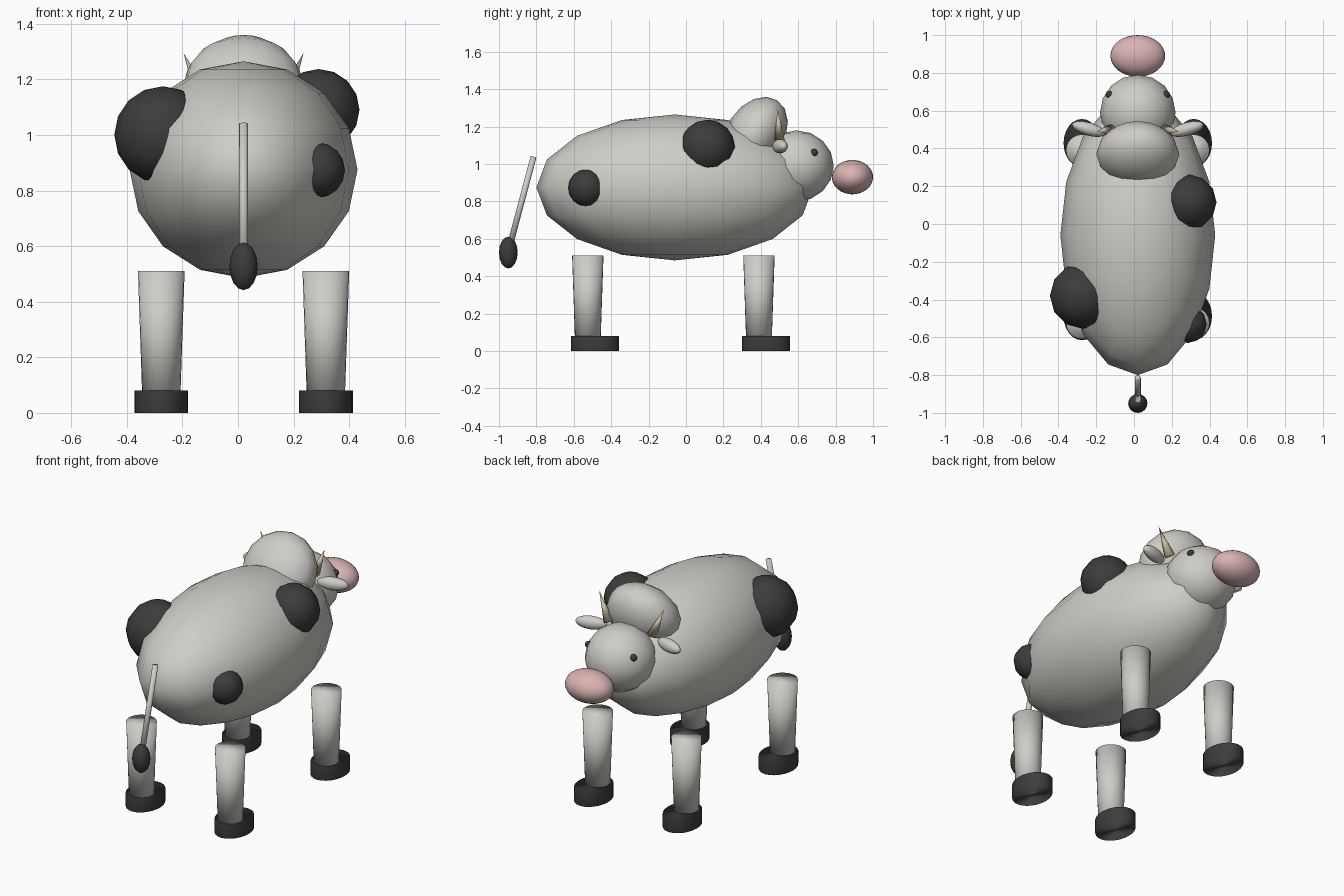
import bpy
import math
from mathutils import Vector

if "Cube" in bpy.data.objects:
    bpy.data.objects.remove(bpy.data.objects["Cube"], do_unlink=True)

MID = 0.02  # x of the animal's symmetry plane


def material(name, rgb):
    m = bpy.data.materials.new(name)
    m.use_nodes = True
    color = (*rgb, 1.0)
    m.diffuse_color = color
    m.node_tree.nodes["Principled BSDF"].inputs["Base Color"].default_value = color
    return m


hide = material("off_white_hide", (0.62, 0.61, 0.57))
dark = material("charcoal", (0.045, 0.045, 0.045))
pink = material("soft_pink", (0.70, 0.45, 0.45))
horn_tan = material("horn_tan", (0.58, 0.51, 0.33))


def finish(name, mat):
    ob = bpy.context.object
    ob.name = name
    ob.data.materials.append(mat)
    bpy.ops.object.shade_smooth()
    return ob


def ball(name, mat, loc, radii, rot=(0, 0, 0), segments=16, rings=8):
    bpy.ops.mesh.primitive_uv_sphere_add(
        segments=segments, ring_count=rings, location=loc, rotation=rot)
    bpy.context.object.scale = radii
    return finish(name, mat)


def taper(name, mat, start, end, r1, r2, sides=16):
    a, b = Vector(start), Vector(end)
    bpy.ops.mesh.primitive_cone_add(
        vertices=sides, radius1=r1, radius2=r2, depth=(b - a).length,
        location=(a + b) / 2, rotation=(b - a).to_track_quat("Z", "Y").to_euler())
    return finish(name, mat)


# Trunk, neck hump, head and muzzle
ball("body", hide, (MID, -0.06, 0.875), (0.41, 0.74, 0.39))
ball("neck", hide, (MID, 0.37, 1.16), (0.22, 0.154, 0.216), (math.radians(-33), 0, 0))
ball("head", hide, (MID, 0.59, 0.99), (0.2, 0.2, 0.19))
ball("muzzle", pink, (MID, 0.89, 0.93), (0.145, 0.11, 0.092), segments=32, rings=16)

# Hide spots bulging from the trunk
ball("shoulder_spot", dark, (0.29, 0.115, 1.09), (0.147,) * 3, segments=12)
ball("flank_spot", dark, (-0.27, -0.38, 1.0), (0.175,) * 3, segments=12)
ball("rump_spot", dark, (0.285, -0.53, 0.873), (0.1,) * 3, segments=12)

for side, s in (("right", -1), ("left", 1)):
    # Face details
    ball(side + "_eye", dark, (MID + s * 0.15, 0.685, 1.062), (0.02,) * 3)
    ball(side + "_ear", hide, (MID + s * 0.26, 0.503, 1.095), (0.092, 0.035, 0.038),
         (0, 0, s * math.radians(16)))
    taper(side + "_horn", horn_tan, (MID + s * 0.145, 0.5, 1.13),
          (MID + s * 0.216, 0.49, 1.295), 0.028, 0.0)

    # Legs, with hooves set slightly forward
    for end, y in (("hind", -0.525), ("front", 0.39)):
        x = MID + s * 0.296
        taper(f"{end}_{side}_leg", hide, (x, y, 0.04), (x, y, 0.51), 0.068, 0.084, 24)
        bpy.ops.mesh.primitive_cylinder_add(
            vertices=24, radius=1, depth=0.08, location=(x, y + 0.038, 0.04))
        bpy.context.object.scale = (0.097, 0.128, 1)
        finish(f"{end}_{side}_hoof", dark)

# Tail and tuft
taper("tail", hide, (MID, -0.945, 0.55), (MID, -0.815, 1.04), 0.016, 0.016)
ball("tail_tuft", dark, (MID, -0.95, 0.527), (0.051, 0.05, 0.085))
